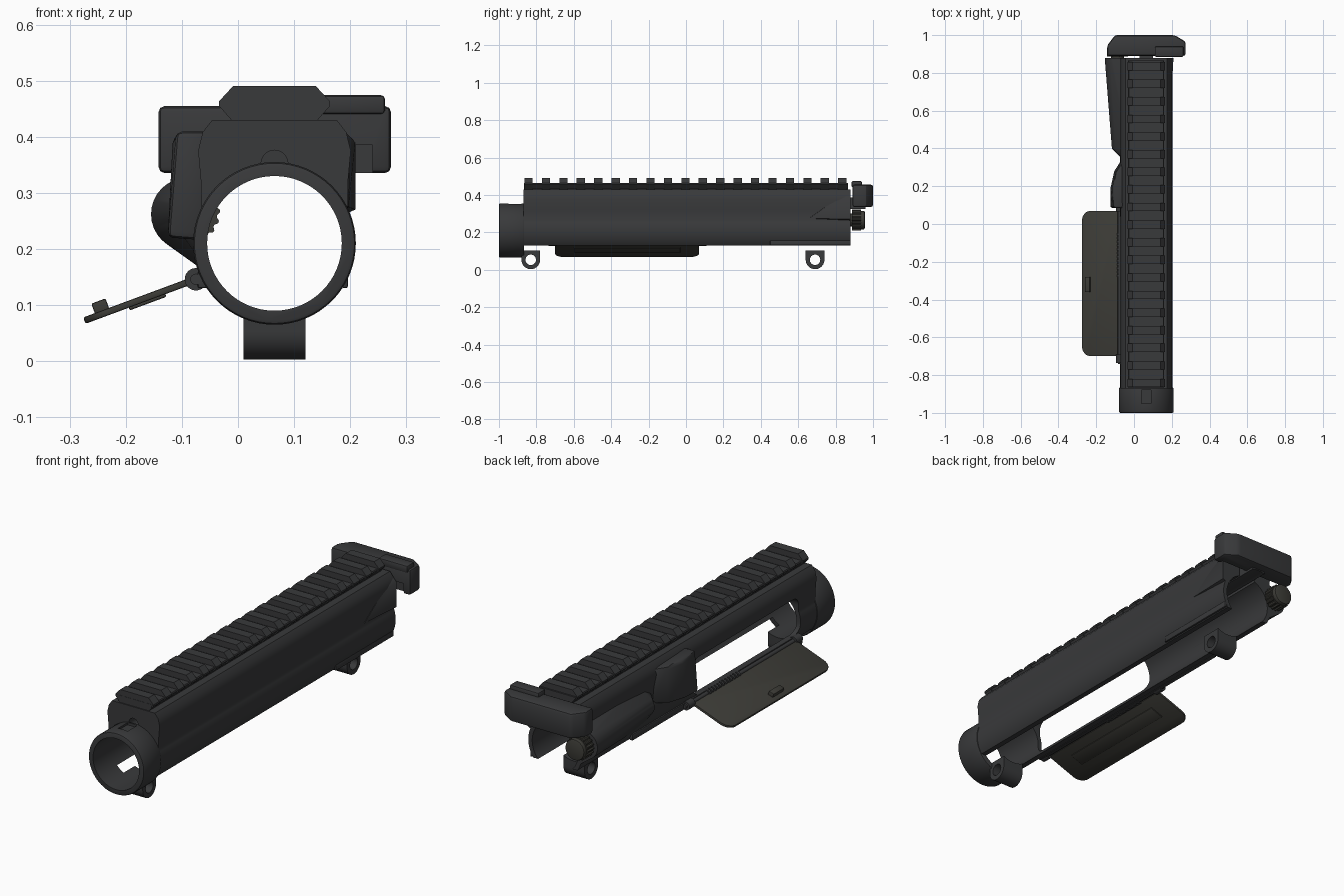
import bpy, bmesh, math
from mathutils import Vector

if "Cube" in bpy.data.objects:
    bpy.data.objects.remove(bpy.data.objects["Cube"])

CX, CZ = 0.065, 0.21           # bore axis


def material(name, col):
    m = bpy.data.materials.new(name)
    m.diffuse_color = (*col, 1)
    m.use_nodes = True
    m.node_tree.nodes["Principled BSDF"].inputs["Base Color"].default_value = m.diffuse_color
    return m


DARK = material("dark_metal", (0.04, 0.041, 0.043))
WARM = material("warm_metal", (0.046, 0.045, 0.038))


def finish(bm, name, mat=DARK, bevel=0.0):
    bmesh.ops.recalc_face_normals(bm, faces=bm.faces)
    me = bpy.data.meshes.new(name)
    bm.to_mesh(me)
    bm.free()
    ob = bpy.data.objects.new(name, me)
    bpy.context.collection.objects.link(ob)
    me.materials.append(mat)
    if bevel:
        b = ob.modifiers.new("bevel", 'BEVEL')
        b.width, b.segments, b.limit_method = bevel, 2, 'ANGLE'
        apply(ob)
    return ob


def apply(ob):
    bpy.context.view_layer.objects.active = ob
    for m in list(ob.modifiers):
        bpy.ops.object.modifier_apply(modifier=m.name)


def prism(name, pts, a, b, axis='y', **kw):
    """Extrude a 2D outline along one axis from a to b."""
    put = {'x': lambda p, t: (t, p[0], p[1]),
           'y': lambda p, t: (p[0], t, p[1]),
           'z': lambda p, t: (p[0], p[1], t)}[axis]
    bm = bmesh.new()
    lo = [bm.verts.new(put(p, a)) for p in pts]
    hi = [bm.verts.new(put(p, b)) for p in pts]
    bm.faces.new(lo)
    bm.faces.new(hi)
    for i in range(len(pts)):
        j = (i + 1) % len(pts)
        bm.faces.new((lo[i], lo[j], hi[j], hi[i]))
    return finish(bm, name, **kw)


def arc(cx, cz, r, a0=0, a1=360, n=48):
    full = a1 - a0 == 360
    k = n if full else n + 1
    return [(cx + r * math.cos(math.radians(a0 + (a1 - a0) * i / n)),
             cz + r * math.sin(math.radians(a0 + (a1 - a0) * i / n))) for i in range(k)]


def rect(x0, x1, z0, z1):
    return [(x0, z0), (x1, z0), (x1, z1), (x0, z1)]


def hull(name, pts, **kw):
    bm = bmesh.new()
    for p in pts:
        bm.verts.new(p)
    r = bmesh.ops.convex_hull(bm, input=bm.verts)
    junk = [g for g in r["geom_interior"] if isinstance(g, bmesh.types.BMVert)]
    bmesh.ops.delete(bm, geom=junk, context='VERTS')
    bmesh.ops.dissolve_limit(bm, angle_limit=0.02, verts=bm.verts, edges=bm.edges)
    return finish(bm, name, **kw)


def cut(ob, *cutters):
    for c in cutters:
        m = ob.modifiers.new("cut", 'BOOLEAN')
        m.operation, m.solver, m.object = 'DIFFERENCE', 'EXACT', c
    apply(ob)


# cutters
bore = prism("cut_bore", arc(CX, CZ, 0.12, n=64), -1.1, 1.1)
port = prism("cut_port", [p for cy, cz, a in ((0.0, 0.29, 0), (-0.70, 0.29, 90), (-0.70, 0.205, 180), (0.0, 0.205, 270))
                          for p in arc(cy, cz, 0.045, a, a + 90, 6)], -0.2, CX - 0.03, 'x')
tube_hole = prism("cut_tube", arc(CX, 0.352, 0.024, n=24), -1.1, -0.7)
channel = prism("cut_channel", rect(CX - 0.045, CX + 0.045, 0.25, 0.39), -0.72, 1.0)
notch = prism("cut_notch", rect(CX - 0.025, CX + 0.025, 0.343, 0.4), -0.95, -0.88)

# receiver body: rounded lower walls, flatter shoulders
right = arc(CX, CZ, 0.14, -34.8, 22, 14) + [(0.196, 0.32), (0.201, 0.375), (0.193, 0.408), (0.176, 0.43)]
body = prism("receiver_body", right + [(2 * CX - x, z) for x, z in reversed(right)], -0.87, 0.88)
cut(body, bore, port, tube_hole, channel)

# front collar
collar = prism("front_collar", arc(CX, CZ, 0.145, n=64), -1.0, -0.865, bevel=0.008)
cut(collar, bore, notch)

# top rail: base and 19 teeth
base = [(-0.012, 0.42), (0.142, 0.42), (0.142, 0.435), (0.16, 0.458), (0.157, 0.463), (-0.027, 0.463), (-0.03, 0.458), (-0.012, 0.435)]
prism("rail_base", base, -0.865, 0.865)
tooth = [(-0.012, 0.43), (0.142, 0.43), (0.164, 0.455), (0.164, 0.463), (0.139, 0.49), (-0.009, 0.49), (-0.034, 0.463), (-0.034, 0.455)]
for i in range(19):
    y = -0.842 + i * 0.0932
    prism(f"rail_tooth_{i + 1}", tooth, y - 0.022, y + 0.022)

# pivot lugs
for name, y in (("front_lug", -0.83), ("rear_lug", 0.69)):
    lug = prism(name, [(y + 0.05, 0.105), (y - 0.05, 0.105)] + arc(y, 0.053, 0.05, 180, 360, 20), 0.01, 0.12, 'x')
    hole = prism("cut_pin", arc(y, 0.053, 0.028, n=24), -0.1, 0.3, 'x')
    cut(lug, hole, bore)
    bpy.data.objects.remove(hole)

# plunger housing on the left rear, tapering forward into the wall
pts = [(x, 0.88, z) for x, z in arc(-0.09, 0.262, 0.065, n=32)]
pts += [(x, 0.40, z) for x, z in arc(-0.075, 0.262, 0.042, n=32)]
pts += [(-0.05, 0.34, 0.3), (-0.06, 0.34, 0.22)]
for y in (0.40, 0.88):
    pts += [(-0.03, y, 0.35), (-0.045, y, 0.15)]
housing = hull("plunger_housing", pts)
cut(housing, bore)

# plunger knob with grooved rim
prism("plunger_shaft", arc(-0.088, 0.265, 0.035, n=24), 0.86, 0.93, mat=WARM)
grip = [(-0.088 + r * math.cos(a), 0.265 + r * math.sin(a)) for i in range(72)
        for r, a in [((0.056 if i % 4 < 2 else 0.051), i * math.tau / 72)]]
prism("plunger_knob", grip, 0.888, 0.935, mat=WARM)
prism("plunger_cap", arc(-0.088, 0.265, 0.05, n=32), 0.93, 0.956, mat=WARM, bevel=0.008)

# case deflector wedge behind the port
deflector = hull("case_deflector", [
    (-0.05, 0.35, 0.40), (-0.06, 0.35, 0.24),
    (-0.095, 0.28, 0.40), (-0.105, 0.28, 0.23),
    (-0.116, 0.19, 0.40), (-0.125, 0.19, 0.225),
    (-0.110, 0.085, 0.41), (-0.125, 0.085, 0.22),
    (-0.05, 0.085, 0.41), (-0.06, 0.085, 0.215)], bevel=0.012)
cut(deflector, bore)

# rear right flare and lower lip
flare = hull("rear_flare", [
    (0.19, 0.66, 0.28), (0.197, 0.66, 0.275), (0.209, 0.88, 0.27), (0.209, 0.88, 0.39),
    (0.19, 0.88, 0.41), (0.185, 0.88, 0.26), (0.198, 0.78, 0.36)])
cut(flare, bore)
prism("lower_lip", rect(0.185, 0.196, 0.13, 0.158), 0.45, 0.88, bevel=0.004)

# charging handle: wide grip, latch and sliding bar
handle = [(-0.142, 0.89), (-0.142, 0.945), (-0.10, 1.0), (0.215, 1.0), (0.273, 0.965), (0.273, 0.89)]
grip_ob = prism("charging_handle", handle, 0.335, 0.455, 'z', bevel=0.012)
pocket = prism("cut_pocket", [(-0.11, 0.87), (-0.11, 0.915), (0.24, 0.915), (0.24, 0.87)], 0.3, 0.385, 'z')
cut(grip_ob, pocket)
prism("handle_latch", rect(0.11, 0.262, 0.44, 0.474), 0.885, 0.94, bevel=0.007)
bar = prism("handle_bar", rect(CX - 0.035, CX + 0.035, 0.32, 0.385), -0.1, 0.96)
cut(bar, bore)

# port door, built flat then swung down about its hinge
H = Vector((-0.075, 0.146))
D = Vector((-0.197, -0.073)).normalized()
N = Vector((D.y, -D.x))


def swing(ob):
    for v in ob.data.vertices:
        x, y, z = v.co
        p = H + D * x + N * z
        v.co = (p.x, y, p.y)


L = 0.212
outline = [(0.01, -0.70), (0.01, 0.07)] + arc(L - 0.05, 0.02, 0.05, 90, 0, 8) + arc(L - 0.05, -0.65, 0.05, 0, -90, 8)
swing(prism("port_door", outline, -0.006, 0.006, 'z', mat=WARM, bevel=0.003))
swing(prism("door_stiffener", rect(0.06, 0.13, -0.60, -0.03), -0.011, -0.004, 'z', mat=WARM, bevel=0.003))
swing(prism("door_catch", rect(0.163, 0.19, -0.36, -0.28), 0.0, 0.024, 'z', mat=WARM, bevel=0.003))

# hinge pin, knuckles and spring coils
prism("hinge_pin", arc(H.x, H.y, 0.010, n=16), -0.74, 0.12)
for i, (a, b) in enumerate(((-0.735, -0.69), (0.065, 0.11))):
    prism(f"hinge_knuckle_{i + 1}", arc(H.x, H.y, 0.02, n=24), a, b)
for i in range(12):
    y = -0.28 + i * 0.02
    prism(f"hinge_coil_{i + 1}", arc(H.x, H.y, 0.016, n=16), y, y + 0.012)
prism("hinge_rail", rect(-0.072, -0.053, 0.13, 0.16), -0.74, 0.5, bevel=0.004)

# remove cutters, smooth shading
for c in (bore, port, tube_hole, channel, notch, pocket):
    bpy.data.objects.remove(c)
bpy.ops.object.select_all(action='SELECT')
bpy.context.view_layer.objects.active = body
bpy.ops.object.shade_smooth_by_angle(angle=math.radians(30))
